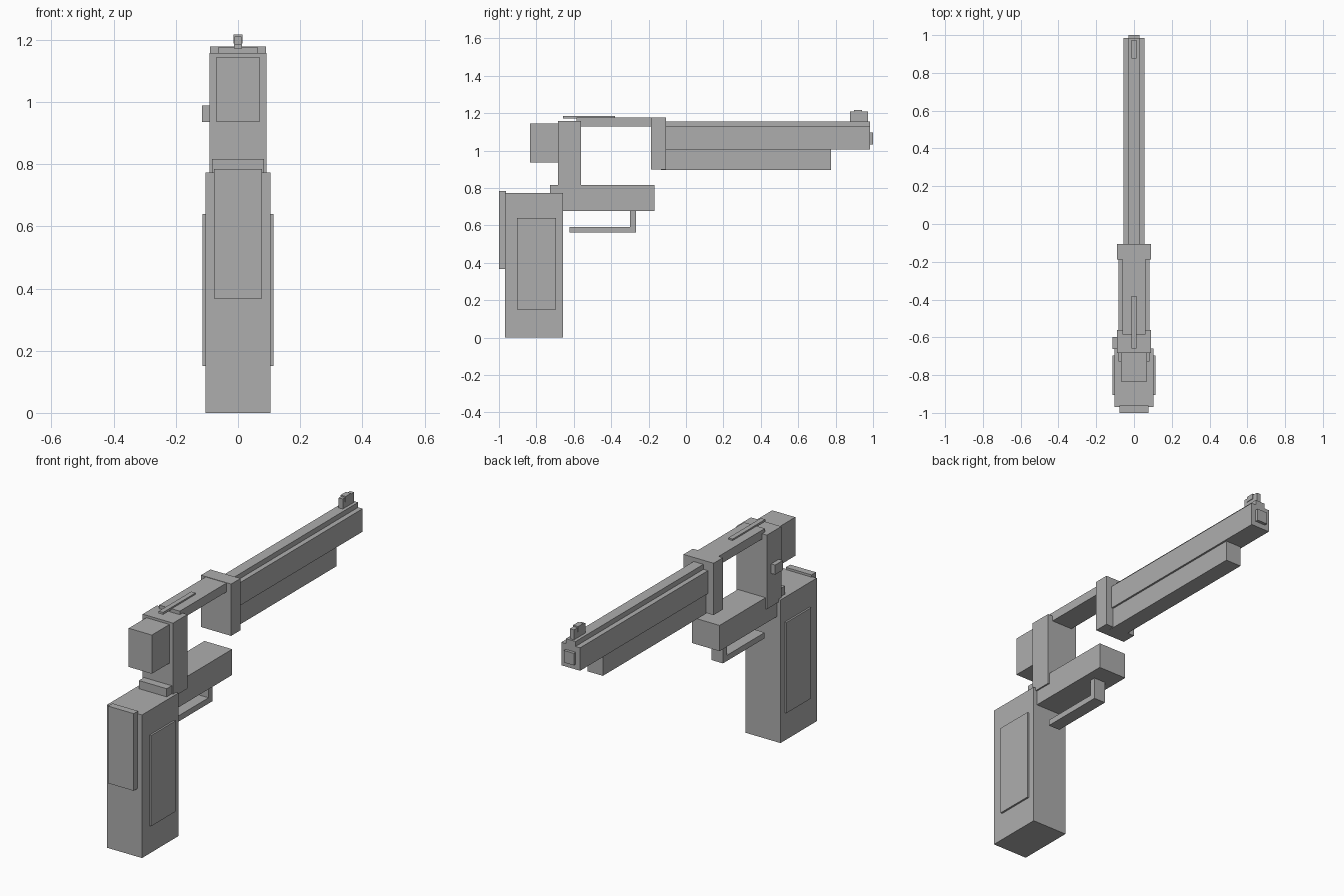
import bpy
import bmesh

if "Cube" in bpy.data.objects:
    bpy.data.objects.remove(bpy.data.objects["Cube"])

# One flat grey for the whole model
grey = bpy.data.materials.new("steel_grey")
grey.diffuse_color = (0.42, 0.42, 0.42, 1.0)
grey.use_nodes = True
grey.node_tree.nodes["Principled BSDF"].inputs["Base Color"].default_value = grey.diffuse_color


def block(name, x, y, z):
    """Box spanning the (min, max) pairs; a single x number means a half width."""
    if not isinstance(x, tuple):
        x = (-x, x)
    bm = bmesh.new()
    bmesh.ops.create_cube(bm, size=1.0)
    for v in bm.verts:
        for i, (lo, hi) in enumerate((x, y, z)):
            v.co[i] = hi if v.co[i] > 0 else lo
    mesh = bpy.data.meshes.new(name)
    bm.to_mesh(mesh)
    bm.free()
    mesh.materials.append(grey)
    obj = bpy.data.objects.new(name, mesh)
    bpy.context.collection.objects.link(obj)
    return obj


# Grip with side panels and backstrap
block("grip", 0.104, (-0.968, -0.658), (0.0, 0.773))
for side, label in ((-1, "left"), (1, "right")):
    block("grip_panel_" + label, tuple(sorted((side * 0.10, side * 0.114))),
          (-0.904, -0.695), (0.15, 0.64))
block("backstrap", 0.077, (-1.0, -0.962), (0.368, 0.785))

# Frame: lower bar, rear post, top strap, front block
block("lower_frame", 0.083, (-0.727, -0.168), (0.678, 0.817))
block("rear_post", 0.091, (-0.684, -0.561), (0.757, 1.157))
block("top_strap", 0.062, (-0.585, -0.18), (1.128, 1.176))
block("front_block", 0.09, (-0.187, -0.107), (0.898, 1.178))
block("hammer", 0.069, (-0.834, -0.68), (0.935, 1.144))
block("side_latch", (-0.115, -0.085), (-0.662, -0.597), (0.936, 0.988))
block("rear_sight_rail", 0.013, (-0.658, -0.38), (1.172, 1.184))

# Barrel group
block("barrel", 0.056, (-0.11, 0.984), (1.005, 1.129))
block("barrel_rib", 0.029, (-0.11, 0.984), (1.125, 1.156))
block("under_lug", 0.046, (-0.134, 0.775), (0.895, 1.008))
block("muzzle", 0.03, (0.98, 1.0), (1.033, 1.098))
block("front_sight", 0.012, (0.877, 0.973), (1.15, 1.21))
block("front_sight_insert", 0.015, (0.897, 0.942), (1.188, 1.217))

# Trigger guard
block("guard_front", 0.034, (-0.3, -0.267), (0.561, 0.685))
block("guard_bar", 0.034, (-0.623, -0.267), (0.561, 0.592))
